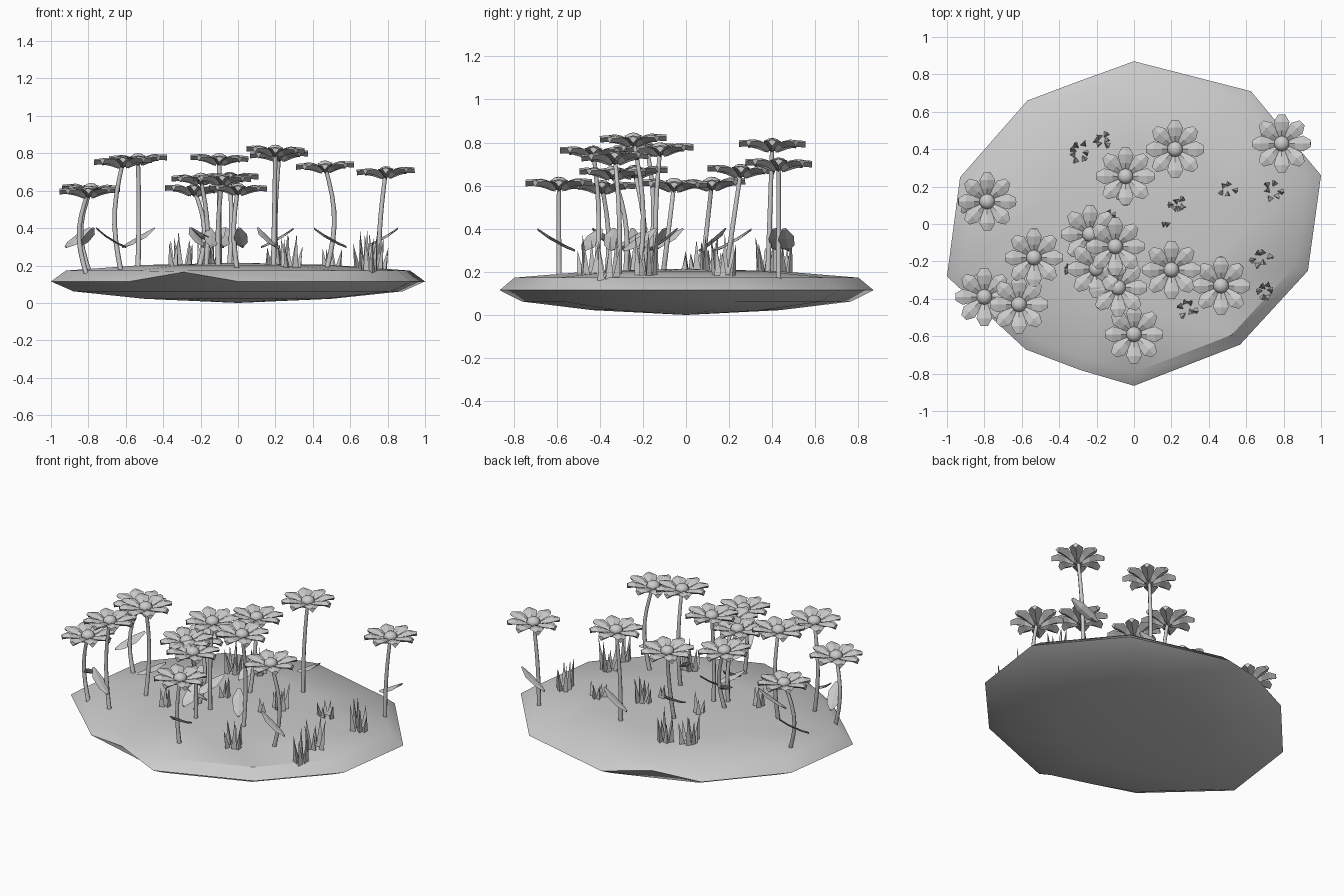
import bpy, bmesh, math, random
from mathutils import Vector, Matrix

if "Cube" in bpy.data.objects:
    bpy.data.objects.remove(bpy.data.objects["Cube"])

random.seed(4)
grey = bpy.data.materials.new("pale grey")
grey.diffuse_color = (0.6, 0.6, 0.6, 1)
grey.use_nodes = True
grey.node_tree.nodes["Principled BSDF"].inputs["Base Color"].default_value = grey.diffuse_color


def finish(bm, name, smooth=None):
    bmesh.ops.recalc_face_normals(bm, faces=bm.faces)
    me = bpy.data.meshes.new(name)
    bm.to_mesh(me)
    bm.free()
    ob = bpy.data.objects.new(name, me)
    bpy.context.collection.objects.link(ob)
    me.materials.append(grey)
    if smooth:
        bpy.ops.object.select_all(action='DESELECT')
        ob.select_set(True)
        bpy.context.view_layer.objects.active = ob
        bpy.ops.object.shade_smooth_by_angle(angle=math.radians(smooth))
    return ob


def loft(bm, rings):
    """Skin a list of equal closed rings and cap both ends."""
    rows = [[bm.verts.new(p) for p in r] for r in rings]
    n = len(rows[0])
    for a, b in zip(rows, rows[1:]):
        for i in range(n):
            bm.faces.new((a[i], a[(i + 1) % n], b[(i + 1) % n], b[i]))
    bm.faces.new(rows[0])
    bm.faces.new(rows[-1])


def blade(bm, stations, thick, mat):
    """Leaf-like solid along +x: stations are (distance, half width, height)."""
    loft(bm, [[mat @ Vector(p) for p in ((d, -w, z), (d, 0, z + thick * .4),
              (d, w, z), (d, 0, z - thick))] for d, w, z in stations])


def ground_z(x, y):
    return 0.215 - 0.05 * ((x / 0.95) ** 2 + (y / 0.82) ** 2)


# Ground: flattened faceted island, sharp rim
rim = [(0, .87, .115), (.625, .71, .115), (1, .26, .115), (.93, -.25, .115),
       (.567, -.645, .115), (0, -.865, .115), (-.29, -.78, .165), (-.58, -.67, .115),
       (-1, -.28, .115), (-.93, .25, .115), (-.57, .66, .115), (-.29, .765, .155)]
bm = bmesh.new()
rows = []
for s, z in ((.5, .022), (.88, .062), (1, None), (.92, .173), (.5, .203)):
    rows.append([bm.verts.new((x * s, y * s, rz if z is None else z)) for x, y, rz in rim])
for a, b in zip(rows, rows[1:]):
    for i in range(12):
        j = (i + 1) % 12
        bm.faces.new((a[i], a[j], b[j], b[i]))
for row, z in ((rows[0], 0), (rows[-1], .215)):
    c = bm.verts.new((0, 0, z))
    for i in range(12):
        bm.faces.new((row[i], row[(i + 1) % 12], c))
finish(bm, "ground", 35)

# Flowers: head x, y, z, base offset x, y, bow x, y, leaf direction in degrees
flowers = [
    (.79, .43, .70, -.04, 0, -.01, 0, 0),
    (.22, .40, .79, -.02, -.02, -.01, 0, 0),
    (-.045, .255, .67, 0, -.07, .01, 0, 90),
    (-.785, .12, .61, -.01, -.05, -.05, 0, 50),
    (-.535, -.18, .77, 0, 0, .005, .03, 20),
    (-.80, -.39, .595, -.01, .02, -.045, .02, -60),
    (-.615, -.43, .755, -.01, .01, -.04, .02, 160),
    (-.235, -.055, .605, .03, -.05, .04, 0, 120),
    (-.10, -.12, .77, 0, -.02, 0, -.01, 60),
    (-.20, -.24, .665, .03, .05, .02, .02, 200),
    (-.085, -.34, .66, -.02, .06, -.01, .03, 100),
    (.20, -.245, .815, -.01, .03, 0, .03, 130),
    (.465, -.33, .73, .01, .02, .045, .01, 180),
    (0, -.59, .61, -.005, 0, -.02, 0, -90)]

petal = [(.025, .012, -.015), (.07, .031, .002), (.115, .042, .013), (.155, .019, .01)]
leaf = [(-.075, .008, -.03), (-.03, .032, -.012), (.045, .037, .03), (.10, .010, .072)]

for x, y, z, ox, oy, bx, by, ang in flowers:
    base = Vector((x + ox, y + oy, ground_z(x + ox, y + oy) - .015))
    head = Vector((x, y, z))

    def along(t):
        p = base.lerp(head, t)
        return p + Vector((bx, by, 0)) * math.sin(math.pi * t)

    # Stem
    bm = bmesh.new()
    loft(bm, [[along(k / 7) + Vector((math.cos(a), math.sin(a), 0)) * (.014 - .003 * k / 7)
               for a in [i * math.pi / 3 for i in range(6)]] for k in range(8)])
    finish(bm, "flower_stem", 65)

    # Side leaf on the stem
    bm = bmesh.new()
    t = (.33 - base.z) / (z - base.z)
    mat = Matrix.Translation(along(t)) @ Matrix.Rotation(math.radians(ang), 4, 'Z') \
        @ Matrix.Translation((0, .04, 0)) @ Matrix.Rotation(math.radians(12), 4, 'X')
    blade(bm, leaf, .008, mat)
    finish(bm, "stem_leaf")

    # Eight petals
    bm = bmesh.new()
    tilt = Matrix.Translation(head) @ Matrix.Rotation(random.uniform(-.05, .05), 4, 'X') \
        @ Matrix.Rotation(random.uniform(-.05, .05), 4, 'Y')
    for i in range(8):
        blade(bm, petal, .022, tilt @ Matrix.Rotation(i * math.pi / 4, 4, 'Z'))
    finish(bm, "flower_petals")

    # Domed flower centre
    bm = bmesh.new()
    bmesh.ops.create_uvsphere(bm, u_segments=10, v_segments=6, radius=.042,
                              matrix=tilt @ Matrix.Diagonal((1, 1, .75, 1)))
    finish(bm, "flower_centre", 60)

# Grass tufts: x, y, blade count, spread, tallest blade
tufts = [(-.29, .38, 7, .07, .21), (-.17, .45, 6, .05, .20), (.235, .10, 6, .05, .18),
         (.17, 0, 2, .02, .12), (.50, .185, 5, .05, .13), (.74, .18, 6, .06, .21),
         (.68, -.18, 6, .07, .21), (.705, -.36, 6, .06, .21), (.285, -.45, 6, .06, .20),
         (-.13, .05, 3, .03, .15), (-.35, -.24, 3, .03, .15)]
for x, y, count, spread, tall in tufts:
    bm = bmesh.new()
    for i in range(count):
        a = 2 * math.pi * i / count + random.uniform(-.3, .3)
        out = Vector((math.cos(a), math.sin(a), 0)) * spread * random.uniform(.5, 1)
        foot = Vector((x, y, 0)) + out * .75
        foot.z = ground_z(foot.x, foot.y) - .015
        turn = random.uniform(0, 6.28)
        ring = [bm.verts.new(foot + Vector((math.cos(turn + k * 2.094),
                                            math.sin(turn + k * 2.094), 0)) * .021) for k in range(3)]
        tip = bm.verts.new(foot + out * .4 + Vector((0, 0, tall * random.uniform(.6, 1.05))))
        bm.faces.new(ring)
        for k in range(3):
            bm.faces.new((ring[k], ring[(k + 1) % 3], tip))
    finish(bm, "grass_tuft")
